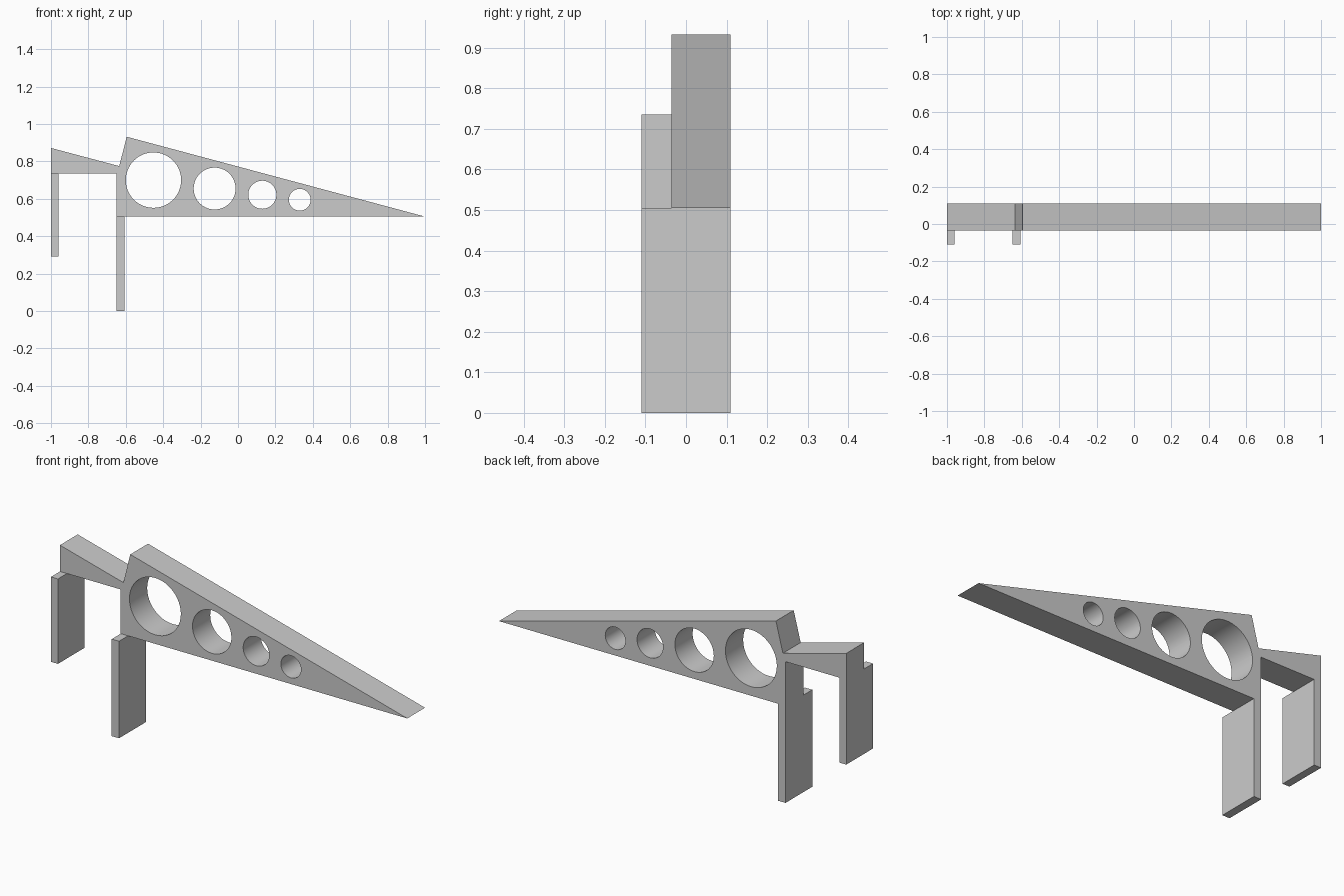
import bpy, bmesh, math

if "Cube" in bpy.data.objects:
    bpy.data.objects.remove(bpy.data.objects["Cube"])

Y_FRONT, Y_BODY, Y_BACK = -0.11, -0.036, 0.11


def extrude_profile(name, pts, y0, y1):
    """Extrude an x-z outline from y0 to y1."""
    bm = bmesh.new()
    face = bm.faces.new([bm.verts.new((x, y0, z)) for x, z in pts])
    ext = bmesh.ops.extrude_face_region(bm, geom=[face])
    verts = [v for v in ext["geom"] if isinstance(v, bmesh.types.BMVert)]
    bmesh.ops.translate(bm, verts=verts, vec=(0, y1 - y0, 0))
    bmesh.ops.recalc_face_normals(bm, faces=bm.faces[:])
    mesh = bpy.data.meshes.new(name)
    bm.to_mesh(mesh)
    bm.free()
    obj = bpy.data.objects.new(name, mesh)
    bpy.context.collection.objects.link(obj)
    return obj


def slab(name, x0, x1, z0, z1):
    return extrude_profile(name, [(x0, z0), (x1, z0), (x1, z1), (x0, z1)], Y_FRONT, Y_BACK)


# Tapered beam with the short arm on the left
beam = extrude_profile("tapered_beam", [
    (-1, 0.735), (-0.65, 0.735), (-0.65, 0.505), (1, 0.505),
    (-0.595, 0.932), (-0.635, 0.775), (-1, 0.872)], Y_BODY, Y_BACK)

# Round holes, shrinking towards the tip
bpy.context.view_layer.objects.active = beam
for x, z, r in [(-0.452, 0.70, 0.148), (-0.125, 0.655, 0.112),
                (0.13, 0.622, 0.075), (0.33, 0.595, 0.058)]:
    ring = [(x + r * math.cos(i * math.tau / 64), z + r * math.sin(i * math.tau / 64))
            for i in range(64)]
    cutter = extrude_profile("hole_cutter", ring, Y_BODY - 0.1, Y_BACK + 0.1)
    cutter.hide_render = True
    mod = beam.modifiers.new("hole", 'BOOLEAN')
    mod.operation, mod.solver, mod.object = 'DIFFERENCE', 'EXACT', cutter
    bpy.ops.object.modifier_apply(modifier=mod.name)
    bpy.data.objects.remove(cutter)

# Smooth hole walls, sharp edges elsewhere
beam.select_set(True)
bpy.ops.object.shade_smooth_by_angle(angle=math.radians(12))

# Upright plates below the arm and the beam
slab("arm_leg", -1, -0.96, 0.293, 0.735)
slab("beam_leg", -0.65, -0.608, 0, 0.505)
